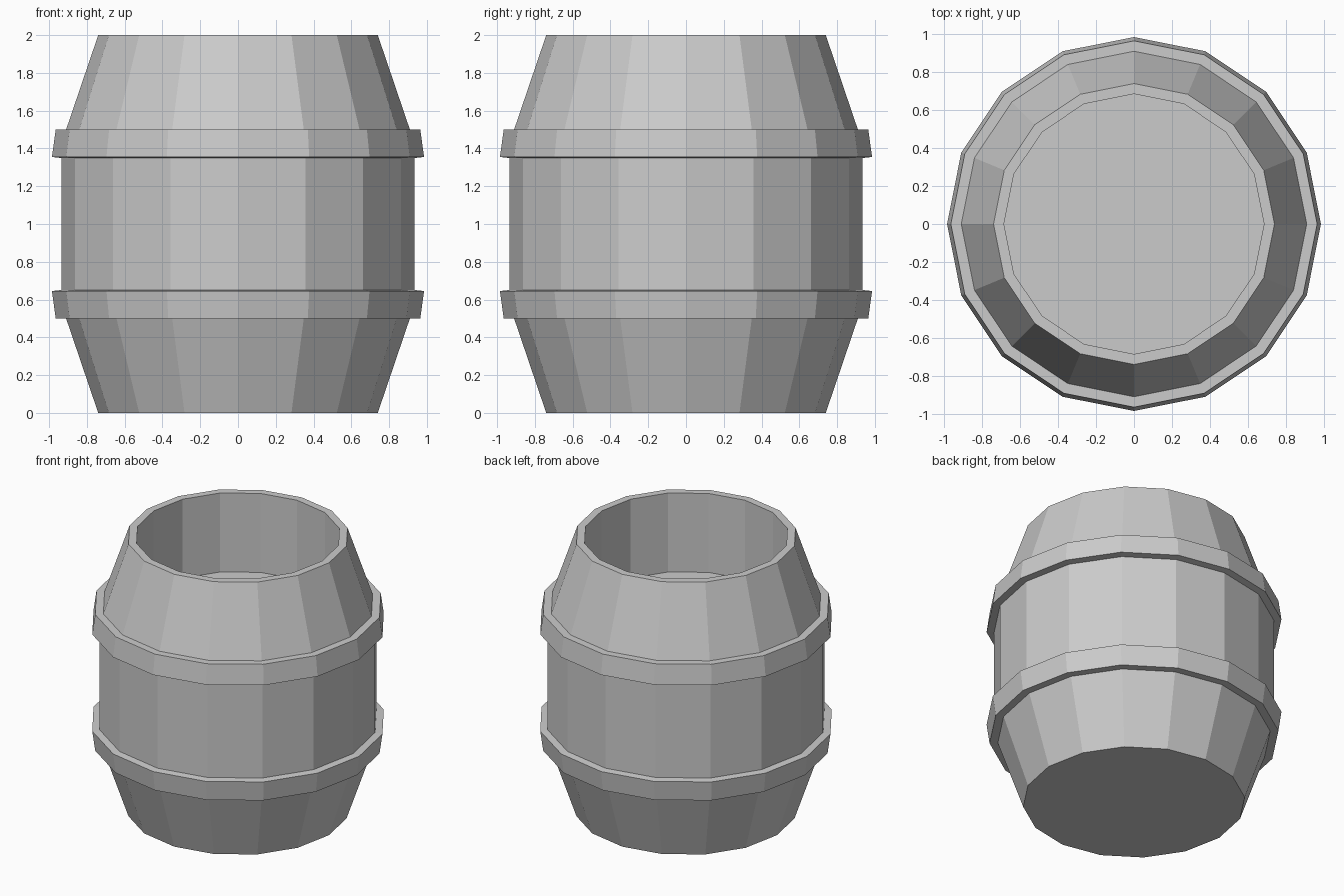
import bpy, bmesh, math

SIDES = 16

if "Cube" in bpy.data.objects:
    bpy.data.objects.remove(bpy.data.objects["Cube"], do_unlink=True)

grey = bpy.data.materials.new("light grey")
grey.use_nodes = True
grey.diffuse_color = (0.6, 0.6, 0.6, 1)
grey.node_tree.nodes["Principled BSDF"].inputs["Base Color"].default_value = grey.diffuse_color


def lathe(name, profile, closed=False):
    """Turn (radius, height) points around z; open profiles get end caps."""
    bm = bmesh.new()
    rings = []
    for r, z in profile:
        angles = [math.tau * i / SIDES for i in range(SIDES)]
        rings.append([bm.verts.new((r * math.cos(a), r * math.sin(a), z)) for a in angles])
    pairs = list(zip(rings, rings[1:]))
    if closed:
        pairs.append((rings[-1], rings[0]))
    else:
        bm.faces.new(rings[0])
        bm.faces.new(rings[-1])
    for low, high in pairs:
        for i in range(SIDES):
            j = (i + 1) % SIDES
            bm.faces.new((low[i], low[j], high[j], high[i]))
    bmesh.ops.recalc_face_normals(bm, faces=bm.faces)
    mesh = bpy.data.meshes.new(name)
    bm.to_mesh(mesh)
    bm.free()
    mesh.materials.append(grey)
    obj = bpy.data.objects.new(name, mesh)
    bpy.context.collection.objects.link(obj)
    return obj


# Barrel shell with tapered ends, open top and recessed floor
lathe("barrel_body", [(0.74, 0), (0.91, 0.5), (0.935, 0.6), (0.935, 1.4),
                      (0.91, 1.5), (0.74, 2), (0.685, 2), (0.685, 1.42)])

# Hoops, mirrored about the middle height
hoop = [(0.9, 0.5), (0.965, 0.5), (0.985, 0.645), (0.925, 0.652)]
lathe("lower_hoop", hoop, closed=True)
lathe("upper_hoop", [(r, 2 - z) for r, z in hoop], closed=True)
